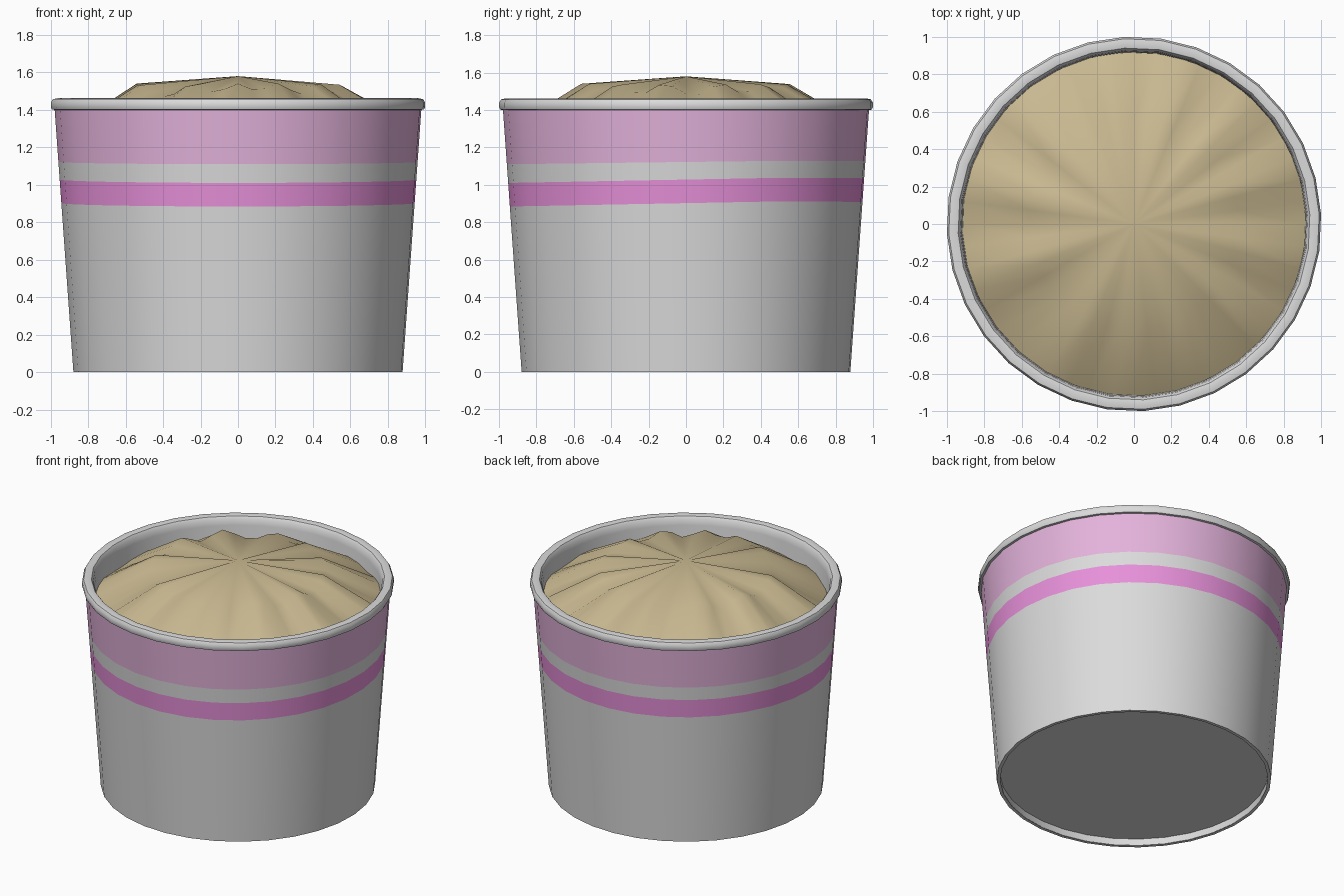
import bpy, bmesh, math

if "Cube" in bpy.data.objects:
    bpy.data.objects.remove(bpy.data.objects["Cube"])

SIDES = 32


def material(name, rgb):
    m = bpy.data.materials.new(name)
    m.diffuse_color = (*rgb, 1)
    m.use_nodes = True
    m.node_tree.nodes["Principled BSDF"].inputs["Base Color"].default_value = m.diffuse_color
    return m


white = material("paper_white", (0.71, 0.71, 0.71))
light_pink = material("light_pink", (0.77, 0.45, 0.71))
bright_pink = material("bright_pink", (0.88, 0.31, 0.77))
cream = material("cream_tan", (0.58, 0.48, 0.28))


def lathe(name, rings, sides, mats, start=0.0, angle=40):
    """rings: list of (radius, height function(angle), material index of the strip above);
    a radius of 0 makes a single centre point."""
    bm = bmesh.new()
    loops = []
    for radius, height, _ in rings:
        if radius == 0:
            loops.append([bm.verts.new((0, 0, height(0)))] * sides)
            continue
        loop = []
        for i in range(sides):
            a = start + math.tau * i / sides
            z = height(a)
            r = radius(z) if callable(radius) else radius
            loop.append(bm.verts.new((r * math.cos(a), r * math.sin(a), z)))
        loops.append(loop)
    for (lo, hi, ring) in zip(loops, loops[1:], rings):
        for i in range(sides):
            j = (i + 1) % sides
            quad = list(dict.fromkeys([lo[i], lo[j], hi[j], hi[i]]))
            f = bm.faces.new(quad)
            f.material_index = ring[2]
    me = bpy.data.meshes.new(name)
    bm.to_mesh(me)
    bm.free()
    ob = bpy.data.objects.new(name, me)
    bpy.context.collection.objects.link(ob)
    for m in mats:
        me.materials.append(m)
    bpy.ops.object.select_all(action='DESELECT')
    ob.select_set(True)
    bpy.context.view_layer.objects.active = ob
    bpy.ops.object.shade_smooth_by_angle(angle=math.radians(angle))
    return ob


def flat(z):
    return lambda a: z


def tilted(z, t):
    # printed bands sit a little higher towards the back
    return lambda a: z + t * min(math.sin(a), 0.5) - 0.004 * max(0, math.sin(a) - 0.5)


def wall(z):
    return 0.88 + 0.1 * z / 1.4


# Paper cup: tapered wall with two printed bands, rolled rim, inside wall down to the foot
cup_rings = [
    (0.858, flat(0.0), 0),
    (0.88, flat(0.0), 0),
    (wall, tilted(0.902, 0.018), 2),
    (wall, tilted(1.028, 0.018), 0),
    (wall, tilted(1.122, 0.012), 1),
    (0.98, flat(1.40), 0),
    (0.995, flat(1.402), 0),
    (1.0, flat(1.415), 0),
    (1.0, flat(1.44), 0),
    (0.99, flat(1.457), 0),
    (0.965, flat(1.462), 0),
    (0.94, flat(1.457), 0),
    (0.928, flat(1.44), 0),
    (0.922, flat(1.40), 0),
    (0.858, flat(0.001), 0),
]
lathe("paper_cup", cup_rings, SIDES, [white, light_pink, bright_pink],
      start=math.radians(3))

# Recessed base disc
lathe("cup_base", [(0, flat(0.05), 0), (0.861, flat(0.05), 0)], SIDES, [white],
      start=math.radians(3))

# Ice cream: low cone with irregular radial ridges
RIDGES = [20, 47, 73, 99, 135, 165, 199, 245, 270, 292, 320, 348]


def ridge_amount(a):
    deg = math.degrees(a)
    gap = min(abs((deg - r + 180) % 360 - 180) for r in RIDGES)
    return math.exp(-(gap / 10) ** 2)


def ridge(a):
    return 1.47 + 0.07 * ridge_amount(a)


def edge(a):
    return 1.295 + 0.03 * ridge_amount(a) + 0.015 * math.cos(a - 0.5)


cream_rings = [
    (0.918, edge, 0),
    (0.56, ridge, 0),
    (0, flat(1.58), 0),
]
lathe("ice_cream", cream_rings, 48, [cream], angle=60)
